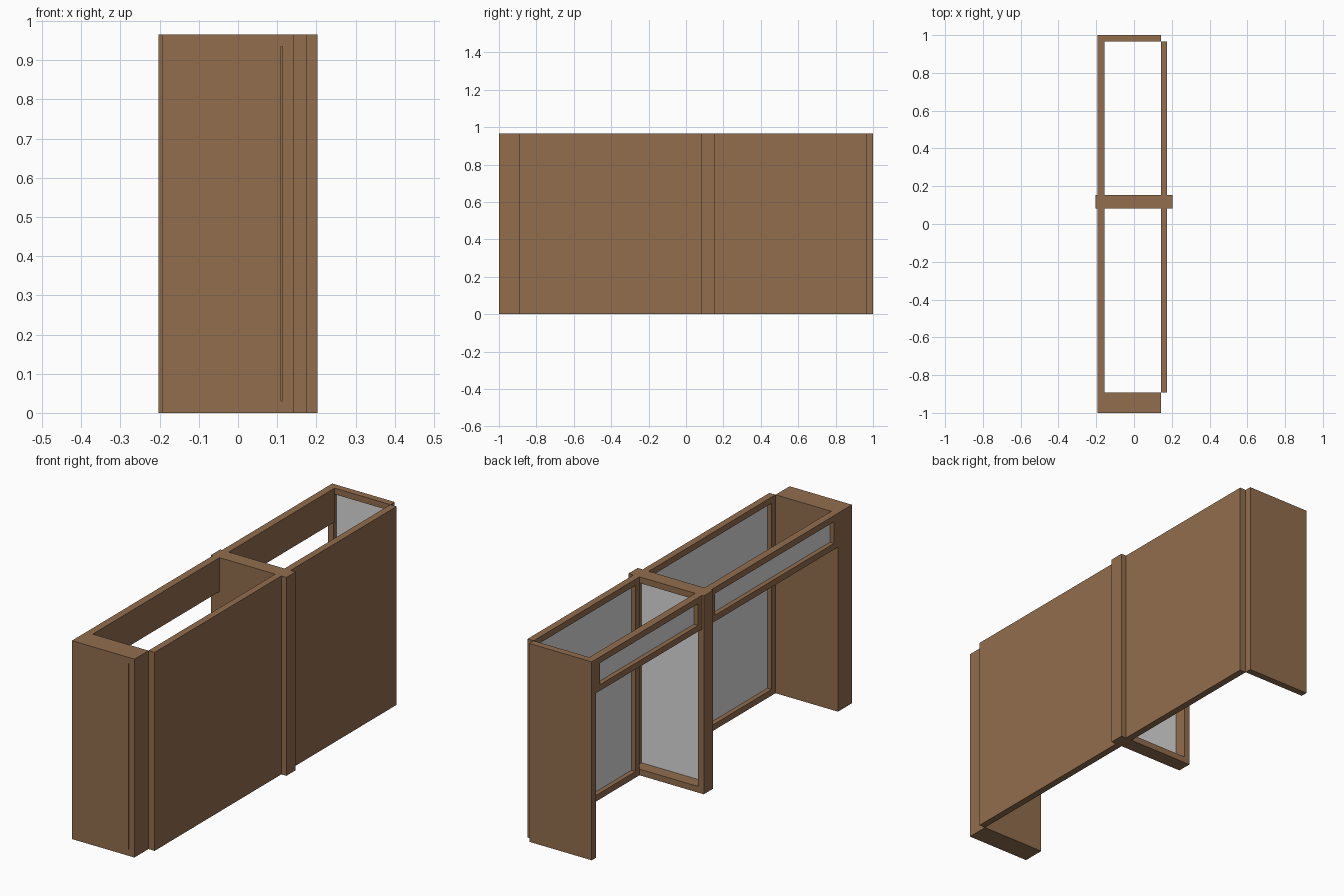
import bpy, bmesh
from mathutils import Vector

if "Cube" in bpy.data.objects:
    bpy.data.objects.remove(bpy.data.objects["Cube"])

H = 0.965          # overall height
MARGIN = 0.03      # frame width round each pane


def material(name, color):
    m = bpy.data.materials.new(name)
    m.diffuse_color = (*color, 1)
    m.use_nodes = True
    m.node_tree.nodes["Principled BSDF"].inputs["Base Color"].default_value = m.diffuse_color
    return m


WOOD = material("brown_wood", (0.285, 0.153, 0.074))
GLASS = material("pale_grey_pane", (0.70, 0.70, 0.70))


def box(name, x, y, z, pane=None, depth=0.0):
    """Box from (min, max) ranges; 'pane' is the side that gets a recessed grey panel."""
    bm = bmesh.new()
    bmesh.ops.create_cube(bm, size=1)
    for v in bm.verts:
        for i, (lo, hi) in enumerate((x, y, z)):
            v.co[i] = hi if v.co[i] > 0 else lo
    bm.normal_update()
    if pane:
        n = Vector(pane)
        face = next(f for f in bm.faces if f.normal.dot(n) > 0.9)
        bmesh.ops.inset_region(bm, faces=[face], thickness=MARGIN, use_even_offset=True)
        new = bmesh.ops.extrude_discrete_faces(bm, faces=[face])["faces"][0]
        bmesh.ops.translate(bm, verts=list(new.verts), vec=-n * depth)
        new.material_index = 1
        bm.normal_update()
    me = bpy.data.meshes.new(name)
    bm.to_mesh(me)
    bm.free()
    me.materials.append(WOOD)
    me.materials.append(GLASS)
    ob = bpy.data.objects.new(name, me)
    bpy.context.collection.objects.link(ob)
    return ob


Z = (0, H)
X_END = (-0.193, 0.143)

# solid front pier with a narrow vertical slot on its outer face
pier = box("front_pier", X_END, (-1, -0.892), Z)
slot = box("slot_cutter", (0.110, 0.113), (-1.05, -0.99), (MARGIN, H - MARGIN))
slot.hide_render = True
slot.hide_viewport = True
cut = pier.modifiers.new("slot", "BOOLEAN")
cut.operation = "DIFFERENCE"
cut.object = slot
cut.solver = "EXACT"

# back end panel and central divider, each with a recessed pane
box("back_end_panel", X_END, (0.967, 1), Z, (0, -1, 0), 0.022)
box("centre_divider", (-0.203, 0.203), (0.082, 0.153), Z, (0, 1, 0), 0.06)

# two bays: full-height side wall and high transom opposite
for bay, y in (("front", (-0.892, 0.082)), ("back", (0.153, 0.967))):
    box(bay + "_side_wall", (0.143, 0.176), y, Z, (-1, 0, 0), 0.022)
    box(bay + "_transom", (-0.193, -0.157), y, (0.80, H), (-1, 0, 0), 0.022)
